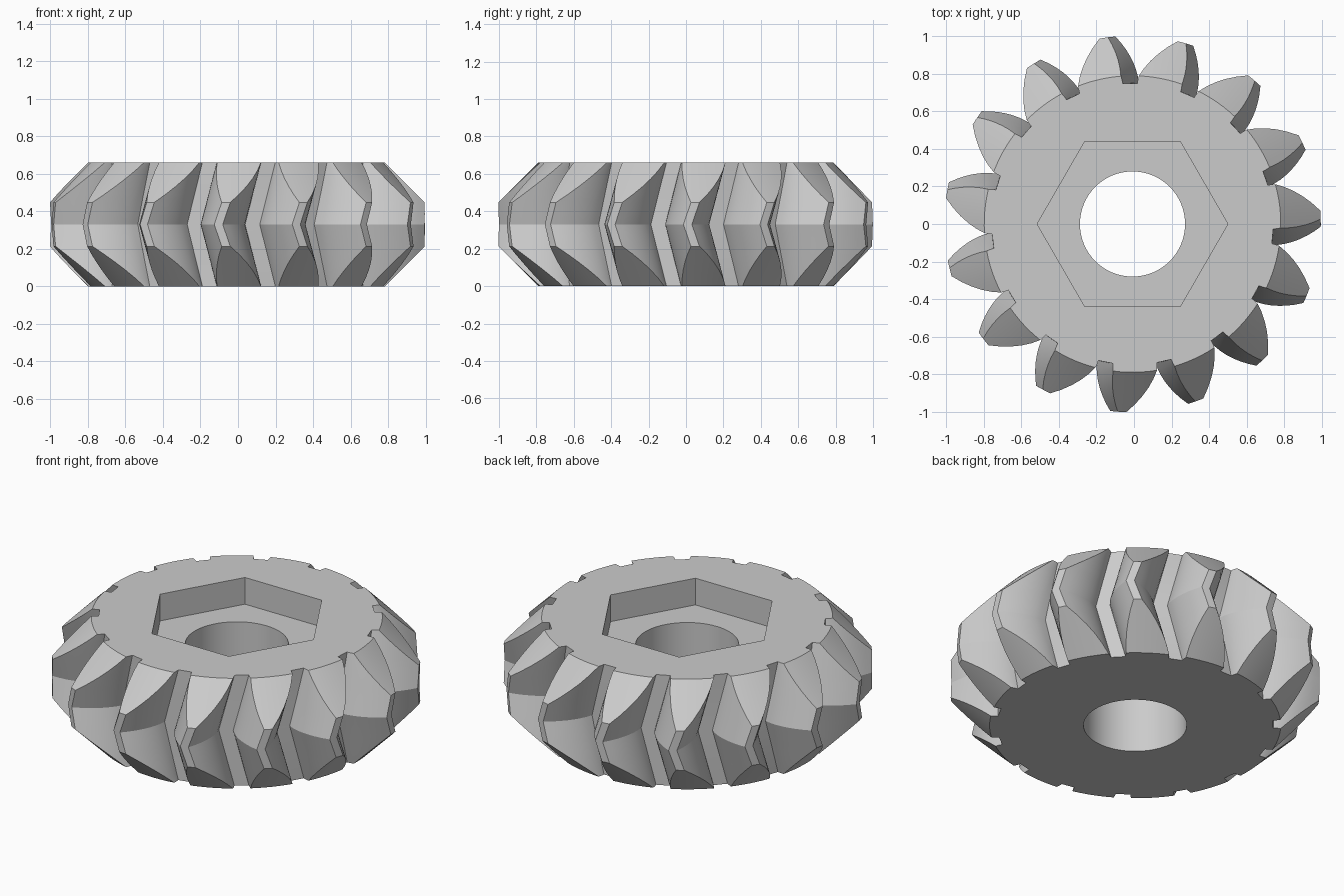
import bpy
import bmesh
from math import cos, sin, radians

if "Cube" in bpy.data.objects:
    bpy.data.objects.remove(bpy.data.objects["Cube"], do_unlink=True)

TEETH = 15
HEIGHT = 0.66
ROOT, RIM, TIP = 0.75, 0.79, 1.003   # floor of gaps, chamfer at faces, tooth tip
TWIST = 6.5                          # degrees from face to mid plane
FIRST = 0.5                          # direction of a tooth at mid height
CENTRE = (-0.008, 0.0)
FLANK, CREST = 7, 6                  # steps along flank and tip

metal = bpy.data.materials.new("grey metal")
metal.use_nodes = True
grey = (0.6, 0.6, 0.6, 1)
metal.diffuse_color = grey
metal.node_tree.nodes["Principled BSDF"].inputs["Base Color"].default_value = grey


def half_width(r):
    """Half the tooth angle, narrowing in a convex curve toward the tip."""
    return 9 - 7.7 * ((r - ROOT) / (TIP - ROOT)) ** 1.5


def outline(z):
    """Gear outline at one height as (radius, degrees), counterclockwise."""
    edge = min(z, HEIGHT - z)
    outer = min(TIP, RIM + edge)
    shift = FIRST + TWIST * (1 - edge / (HEIGHT / 2))
    radii = [ROOT + (outer - ROOT) * i / FLANK for i in range(FLANK + 1)]
    tip = half_width(outer)
    tooth = [(r, -half_width(r)) for r in radii]
    tooth += [(outer, tip * (2 * i / CREST - 1)) for i in range(1, CREST)]
    tooth += [(r, half_width(r)) for r in reversed(radii)]
    return [(r, a + shift + k * 360 / TEETH) for k in range(TEETH) for r, a in tooth]


def finish(bm, name):
    bmesh.ops.recalc_face_normals(bm, faces=bm.faces)
    mesh = bpy.data.meshes.new(name)
    bm.to_mesh(mesh)
    bm.free()
    mesh.materials.append(metal)
    obj = bpy.data.objects.new(name, mesh)
    bpy.context.collection.objects.link(obj)
    return obj


def prism(name, sides, radius, low, high):
    """Upright prism with a corner on the x axis."""
    bm = bmesh.new()
    ring = [bm.verts.new((CENTRE[0] + radius * cos(radians(360 * i / sides)),
                          CENTRE[1] + radius * sin(radians(360 * i / sides)), low))
            for i in range(sides)]
    base = bm.faces.new(ring)
    top = bmesh.ops.extrude_face_region(bm, geom=[base])["geom"]
    for v in top:
        if isinstance(v, bmesh.types.BMVert):
            v.co.z = high
    return finish(bm, name)


# Herringbone gear body: stacked outlines joined into a skin and capped
chamfer = TIP - RIM
lower = [chamfer * i / 5 for i in range(6)]
lower.append((chamfer + HEIGHT / 2) / 2)
levels = lower + [HEIGHT / 2] + [HEIGHT - z for z in reversed(lower)]
bm = bmesh.new()
rings = [[bm.verts.new((CENTRE[0] + r * cos(radians(a)), CENTRE[1] + r * sin(radians(a)), z))
          for r, a in outline(z)] for z in levels]
for below, above in zip(rings, rings[1:]):
    count = len(below)
    for i in range(count):
        j = (i + 1) % count
        bm.faces.new((below[i], below[j], above[j], above[i]))
bm.faces.new(list(reversed(rings[0])))
bm.faces.new(rings[-1])
gear = finish(bm, "herringbone_gear")

# Round bore and hexagonal nut recess
cutters = [prism("bore_cutter", 64, 0.28, -0.1, HEIGHT + 0.1),
           prism("hex_recess_cutter", 6, 0.508, HEIGHT - 0.16, HEIGHT + 0.1)]
bpy.context.view_layer.objects.active = gear
for cutter in cutters:
    cutter.hide_render = True
    cut = gear.modifiers.new(cutter.name, "BOOLEAN")
    cut.operation = "DIFFERENCE"
    cut.solver = "EXACT"
    cut.object = cutter
    bpy.ops.object.modifier_apply(modifier=cut.name)
    bpy.data.objects.remove(cutter, do_unlink=True)

# Smooth curved flanks while keeping the crisp edges
bpy.ops.object.select_all(action="DESELECT")
gear.select_set(True)
bpy.ops.object.shade_smooth_by_angle(angle=radians(25))
